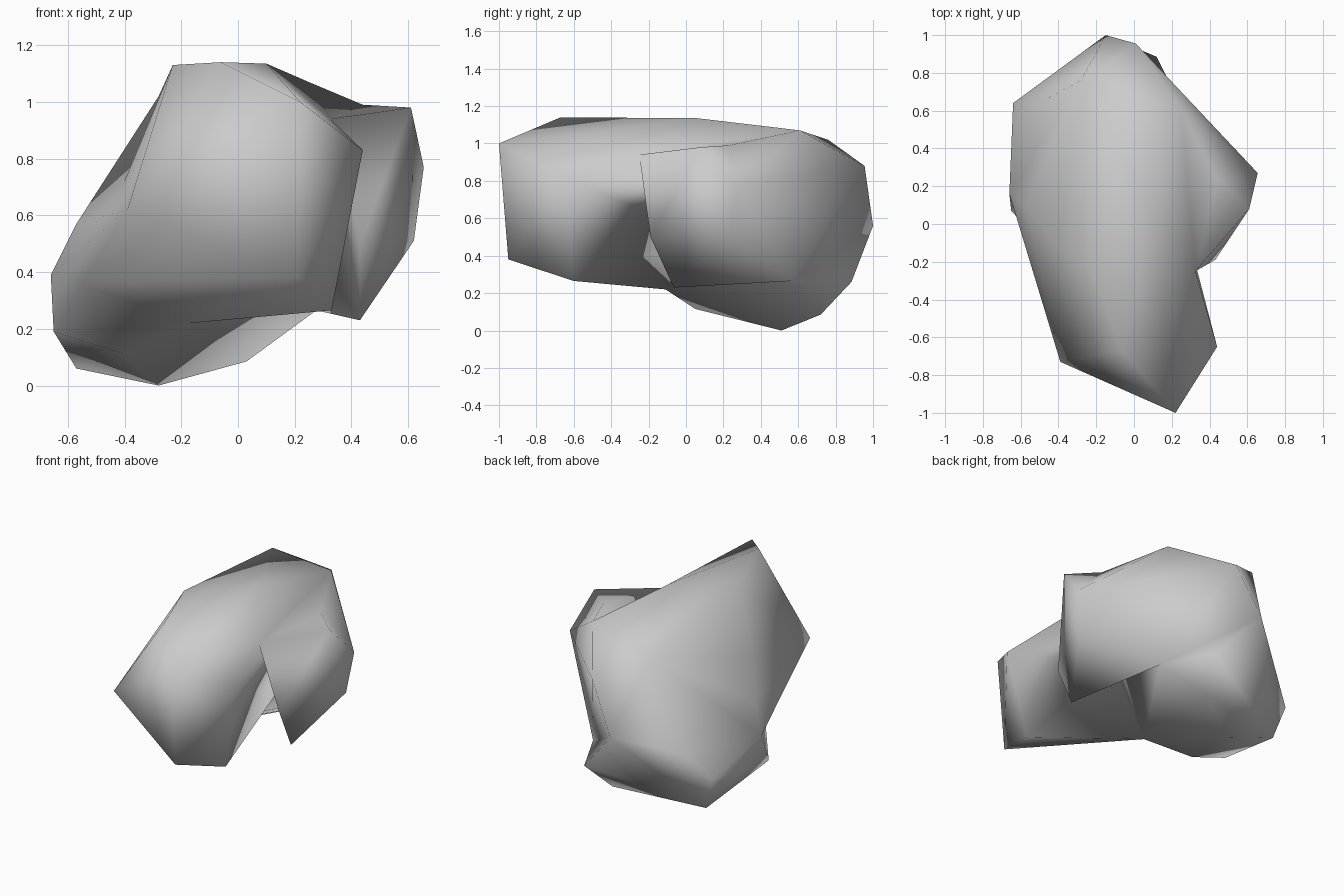
import bpy
import bmesh

cube = bpy.data.objects.get("Cube")
if cube:
    bpy.data.objects.remove(cube, do_unlink=True)

# Key corners of the boulder, named by where they sit
corner = dict(
    nose_top=(.22, -1, 1), nose_side=(.44, -.65, .83), nose_flank=(-.39, -.73, .62),
    nose_low=(.21, -.95, .38), nose_heel=(.33, -.6, .265),
    crown_front=(-.06, -.67, 1.14), crown_right=(-.23, -.23, 1.13),
    crown_mid=(.1, .06, 1.135), crown_left=(.25, .61, 1.07), crown_back=(-.28, .76, 1.02),
    notch_top=(.325, -.25, .94), notch_mid=(.31, -.28, .59), pit=(.25, .08, .5),
    belly=(-.17, -.11, .22), belly_right=(-.41, .05, .115), belly_left=(.276, .57, .265),
    hip_front=(-.55, -.04, .36), hip_low=(-.65, .07, .19), hip=(-.66, .16, .39),
    hip_top=(-.57, .1, .57), hip_back=(-.64, .64, .28),
    shoulder=(.655, .27, .77), shoulder_low=(.62, .235, .51), shoulder_top=(.61, .08, .98),
    shoulder_rim=(.44, .23, .99), shoulder_front=(.43, -.19, .5), shoulder_tip=(.43, -.065, .23),
    tail_top=(.01, .955, .88), tail=(-.15, 1, .56), tail_left=(.12, .885, .26),
    foot_left=(.03, .72, .085), foot=(-.28, .51, 0), foot_right=(-.57, .605, .06),
)

# The boulder is convex lumps that meet in creases
back_lump = """crown_mid crown_left crown_back notch_top belly belly_right belly_left
    hip_front hip_low hip hip_top tail_top tail foot_left foot foot_right"""
lumps = dict(
    front_lump="""nose_top nose_side nose_flank nose_low nose_heel crown_front crown_right
        crown_mid crown_back notch_top notch_mid pit belly hip_front""",
    hip_lump="nose_flank crown_back hip_top hip hip_front belly",
    foot_lump="""tail tail_left foot_left foot foot_right hip_back hip hip_low
        belly belly_right belly_left""",
    side_lump="""shoulder shoulder_low shoulder_rim shoulder_front shoulder_tip
        notch_top pit belly_left crown_left tail_top""",
    shoulder_lump="""shoulder shoulder_low shoulder_top shoulder_rim shoulder_front
        shoulder_tip notch_top pit""",
)


def make_lump(name, corner_names):
    """Wrap a convex skin round the named corners."""
    bm = bmesh.new()
    for key in corner_names.split():
        bm.verts.new(corner[key])
    hull = bmesh.ops.convex_hull(bm, input=bm.verts[:])
    spare = {v for v in hull["geom_interior"] + hull["geom_unused"]
             if isinstance(v, bmesh.types.BMVert)}
    bmesh.ops.delete(bm, geom=list(spare), context="VERTS")
    bmesh.ops.recalc_face_normals(bm, faces=bm.faces[:])
    mesh = bpy.data.meshes.new(name)
    bm.to_mesh(mesh)
    bm.free()
    obj = bpy.data.objects.new(name, mesh)
    bpy.context.collection.objects.link(obj)
    return obj


def merge(target, other):
    """Fuse another lump into the target and drop the leftover."""
    mod = target.modifiers.new("fuse", "BOOLEAN")
    mod.operation = "UNION"
    mod.solver = "EXACT"
    mod.object = other
    bpy.context.view_layer.objects.active = target
    bpy.ops.object.modifier_apply(modifier=mod.name)
    bpy.data.objects.remove(other, do_unlink=True)


boulder = make_lump("boulder", back_lump)
for name, corner_names in lumps.items():
    merge(boulder, make_lump(name, corner_names))

# Clean the seams and smooth the whole skin
bm = bmesh.new()
bm.from_mesh(boulder.data)
bmesh.ops.remove_doubles(bm, verts=bm.verts[:], dist=.004)
bmesh.ops.triangulate(bm, faces=bm.faces[:])
bmesh.ops.recalc_face_normals(bm, faces=bm.faces[:])
for face in bm.faces:
    face.smooth = True
bm.to_mesh(boulder.data)
bm.free()

# Plain grey stone
stone = bpy.data.materials.new("grey_stone")
stone.use_nodes = True
grey = (.6, .6, .6, 1)
stone.diffuse_color = grey
stone.node_tree.nodes["Principled BSDF"].inputs["Base Color"].default_value = grey
boulder.data.materials.clear()
boulder.data.materials.append(stone)
